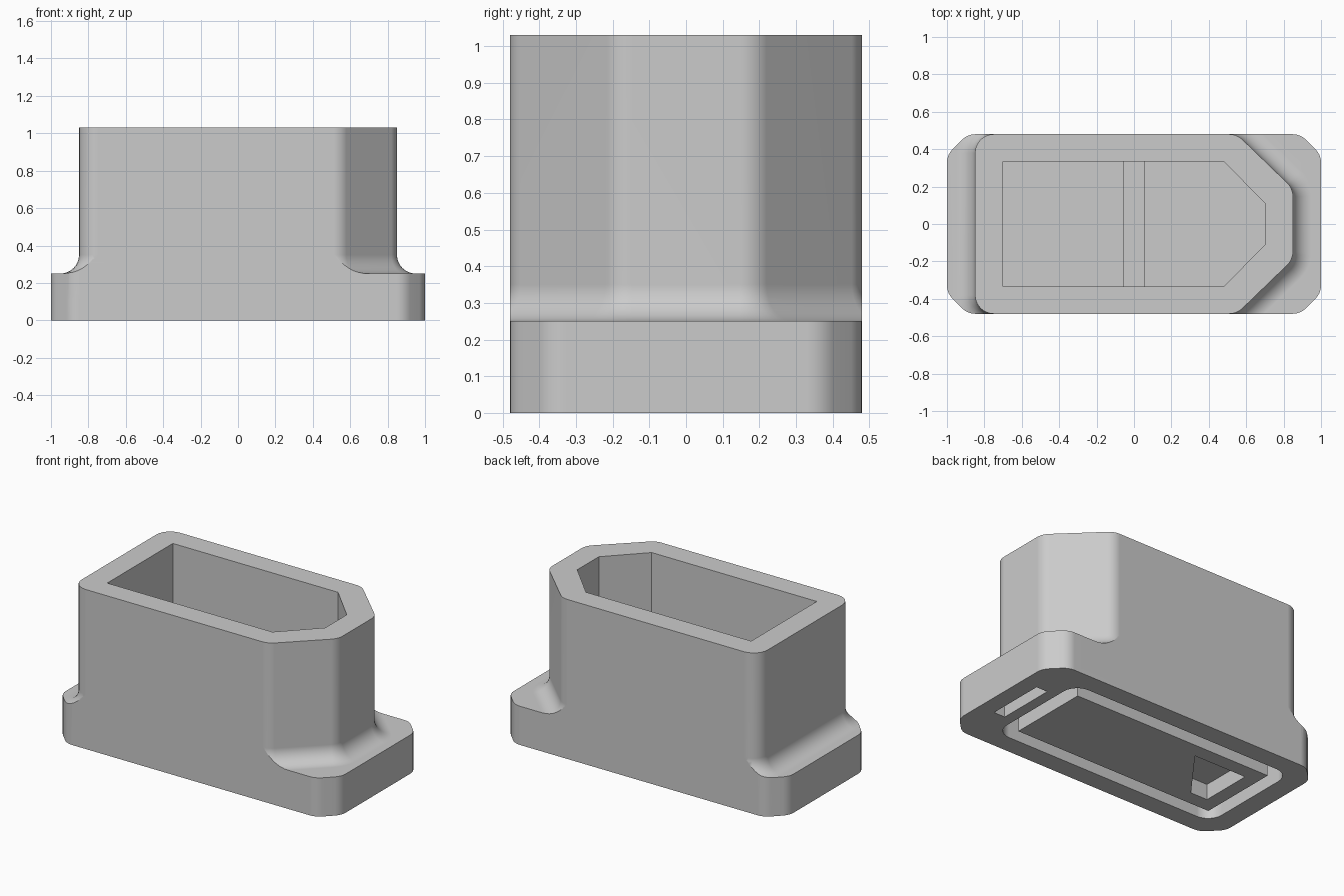
import bpy, bmesh, math
from mathutils import Vector

cube = bpy.data.objects.get("Cube")
if cube:
    bpy.data.objects.remove(cube, do_unlink=True)

grey = bpy.data.materials.new("light_grey")
grey.use_nodes = True
colour = (0.6, 0.6, 0.6, 1)
grey.diffuse_color = colour
grey.node_tree.nodes["Principled BSDF"].inputs["Base Color"].default_value = colour


def rounded(corners, radius, grow=0.0, steps=6):
    """Round a convex anticlockwise outline and offset it outwards."""
    pts = []
    n = len(corners)
    for i in range(n):
        p = Vector(corners[i])
        a = (p - Vector(corners[i - 1])).normalized()
        b = (Vector(corners[(i + 1) % n]) - p).normalized()
        turn = math.atan2(a.x * b.y - a.y * b.x, a.dot(b))
        centre = p + (b - a).normalized() * radius / math.cos(turn / 2)
        start = math.atan2(-a.x, a.y)
        for k in range(steps + 1):
            t = start + turn * k / steps
            pts.append(centre + (radius + grow) * Vector((math.cos(t), math.sin(t))))
    return pts


def rect(x0, x1, y):
    return [(x0, -y), (x1, -y), (x1, y), (x0, y)]


def loft(name, layers):
    """Closed solid through (outline, height) layers."""
    bm = bmesh.new()
    rings = [[bm.verts.new((p[0], p[1], z)) for p in pts] for pts, z in layers]
    for low, high in zip(rings, rings[1:]):
        for i in range(len(low)):
            j = (i + 1) % len(low)
            bm.faces.new((low[i], low[j], high[j], high[i]))
    bm.faces.new(rings[0][::-1])
    bm.faces.new(rings[-1])
    bmesh.ops.recalc_face_normals(bm, faces=bm.faces)
    mesh = bpy.data.meshes.new(name)
    bm.to_mesh(mesh)
    bm.free()
    mesh.materials.append(grey)
    ob = bpy.data.objects.new(name, mesh)
    bpy.context.collection.objects.link(ob)
    return ob


def prism(name, outline, z0, z1):
    return loft(name, [(outline, z0), (outline, z1)])


def combine(ob, tool, operation):
    """Apply a boolean and discard the tool."""
    mod = ob.modifiers.new("boolean", 'BOOLEAN')
    mod.operation = operation
    mod.solver = 'EXACT'
    mod.object = tool
    bpy.context.view_layer.objects.active = ob
    bpy.ops.object.modifier_apply(modifier=mod.name)
    bpy.data.objects.remove(tool, do_unlink=True)


def smooth(ob):
    bpy.ops.object.select_all(action='DESELECT')
    ob.select_set(True)
    bpy.context.view_layer.objects.active = ob
    bpy.ops.object.shade_smooth_by_angle(angle=math.radians(32))
    mod = ob.modifiers.new("flat_normals", 'WEIGHTED_NORMAL')
    mod.keep_sharp = True


HALF, FLANGE, TOP, FILLET = 0.48, 0.25, 1.03, 0.1

# Base flange with softened cut corners
cut = 0.11
flange = []
for sx, sy in ((-1, -1), (1, -1), (1, 1), (-1, 1)):
    pair = [(sx, sy * (HALF - cut)), (sx * (1 - cut), sy * HALF)]
    flange += pair if sx * sy > 0 else pair[::-1]
flange = rounded(flange, 0.1, steps=4)
body = prism("housing_body", flange, 0, FLANGE)

# Neck with one pointed end and a concave fillet at its foot
neck = [(-0.85, -HALF), (0.55, -HALF), (0.85, -0.19),
        (0.85, 0.19), (0.55, HALF), (-0.85, HALF)]
layers = [(rounded(neck, 0.1, FILLET), 0.1)]
for k in range(9):
    t = math.pi / 2 * (1 - k / 8)
    layers.append((rounded(neck, 0.1, FILLET * (1 - math.cos(t))),
                   FLANGE + FILLET * (1 - math.sin(t))))
layers.append((rounded(neck, 0.1), TOP))
neck_solid = loft("neck", layers)
combine(neck_solid, prism("trim", flange, -0.2, 1.3), 'INTERSECT')
combine(body, neck_solid, 'UNION')

# Open cavity from above
cavity = [(-0.7, -0.335), (0.48, -0.335), (0.7, -0.11),
          (0.7, 0.11), (0.48, 0.335), (-0.7, 0.335)]
combine(body, prism("cavity", cavity, FLANGE, 1.3), 'DIFFERENCE')

# Seal recess and end slot underneath
recess = rounded(rect(-0.87, 0.74, 0.355), 0.1)
combine(body, prism("recess", recess, -0.2, 0.15), 'DIFFERENCE')
combine(body, prism("slot", rect(0.81, 0.89, 0.19), -0.2, 0.15), 'DIFFERENCE')
smooth(body)

# Centre plug that leaves the seal groove around it, with a tapered pocket
plug = prism("centre_plug", rect(-0.78, 0.645, 0.265), 0, 0.16)
pocket = [(-0.69, -0.17), (-0.57, -0.17), (-0.315, 0.17), (-0.69, 0.17)]
combine(plug, prism("pocket", pocket, -0.2, 0.1), 'DIFFERENCE')

# Low rib across the cavity floor
prism("divider_rib", rect(-0.06, 0.06, 0.335), FLANGE - 0.01, 0.4)
